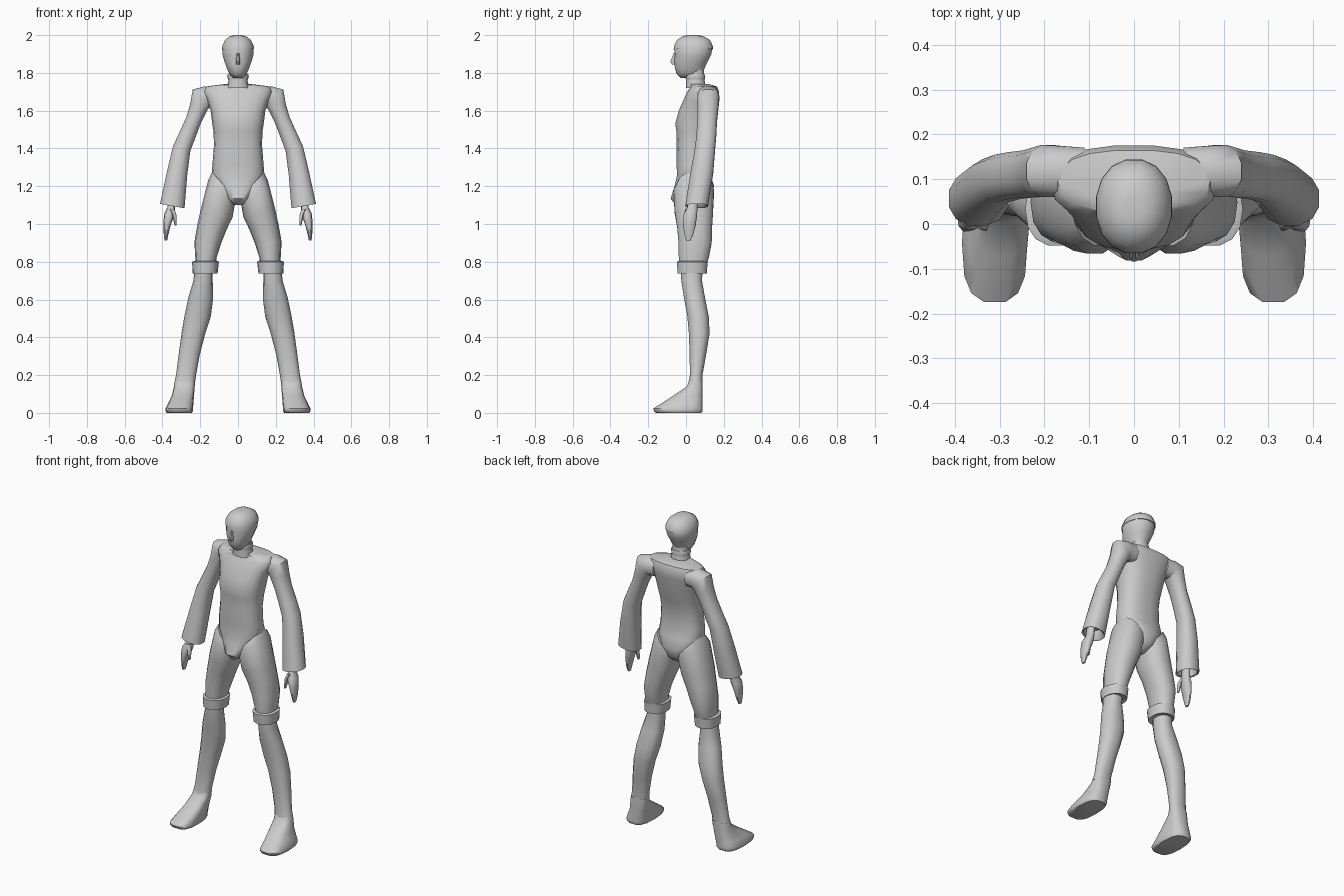
import bpy, bmesh, math


def loft(name, rings, n=14, p=2.3, mirror=False, angle=50):
    """Rings are (x, y_front, y_back, z, half_width, tilt_degrees)."""
    bm = bmesh.new()
    loops = []
    for x, yf, yb, z, rx, tilt in rings:
        a = math.radians(tilt)
        cy, ry = (yf + yb) / 2, (yb - yf) / 2
        loop = []
        for i in range(n):
            t = 2 * math.pi * (i + 0.5) / n + math.pi / 2
            c, s = math.cos(t), math.sin(t)
            u = math.copysign(abs(c) ** (2 / p), c) * rx
            v = math.copysign(abs(s) ** (2 / p), s) * ry
            loop.append(bm.verts.new((x + u * math.cos(a), cy + v, z + u * math.sin(a))))
        loops.append(loop)
    for lo, hi in zip(loops, loops[1:]):
        for i in range(n):
            j = (i + 1) % n
            bm.faces.new((lo[i], lo[j], hi[j], hi[i]))
    bm.faces.new(loops[0])
    bm.faces.new(loops[-1])
    bmesh.ops.recalc_face_normals(bm, faces=bm.faces)
    me = bpy.data.meshes.new(name)
    bm.to_mesh(me)
    bm.free()
    ob = bpy.data.objects.new(name, me)
    bpy.context.collection.objects.link(ob)
    if mirror:
        ob.modifiers.new("mirror", 'MIRROR').use_mirror_merge = False
    bpy.ops.object.select_all(action='DESELECT')
    ob.select_set(True)
    bpy.context.view_layer.objects.active = ob
    bpy.ops.object.shade_smooth_by_angle(angle=math.radians(angle))
    return ob


# Torso from crotch to shoulders
loft("torso", [
    (0, -.055, .09, 1.10, .025, 0),
    (0, -.083, .135, 1.135, .065, 0),
    (0, -.062, .150, 1.20, .120, 0),
    (0, -.048, .130, 1.26, .140, 0),
    (0, -.052, .115, 1.32, .135, 0),
    (0, -.050, .120, 1.42, .127, 0),
    (0, -.052, .135, 1.49, .130, 0),
    (0, -.058, .148, 1.53, .136, 0),
    (0, -.040, .160, 1.60, .145, 0),
    (0, -.015, .172, 1.655, .165, 0),
    (0, .005, .176, 1.70, .185, 0),
    (0, .025, .165, 1.728, .170, 0),
    (0, .020, .125, 1.740, .075, 0),
], n=18, p=2.5)

# Neck and collar
loft("neck", [
    (0, .000, .105, 1.72, .060, 0),
    (0, .000, .100, 1.76, .050, 0),
    (0, .005, .095, 1.82, .047, 0),
])
loft("collar", [
    (0, -.002, .101, 1.765, .053, 0),
    (0, -.004, .102, 1.782, .057, 0),
    (0, -.001, .099, 1.795, .053, 0),
])

# Head, nose and hair cap
loft("head", [
    (0, -.030, .060, 1.773, .026, 0),
    (0, -.052, .090, 1.797, .048, 0),
    (0, -.060, .100, 1.825, .060, 0),
    (0, -.064, .116, 1.860, .073, 0),
    (0, -.060, .135, 1.895, .083, 0),
    (0, -.065, .142, 1.935, .083, 0),
    (0, -.048, .125, 1.970, .068, 0),
    (0, -.015, .090, 1.990, .042, 0),
    (0, .010, .060, 1.996, .018, 0),
], n=16, p=2.15)
loft("nose", [
    (0, -.075, -.04, 1.845, .011, 0),
    (0, -.085, -.04, 1.860, .012, 0),
    (0, -.066, -.04, 1.905, .007, 0),
], n=8)
loft("hair_cap", [
    (0, -.067, .146, 1.925, .086, 3),
    (0, -.066, .145, 1.940, .085, 0),
    (0, -.050, .129, 1.974, .070, 0),
    (0, -.017, .093, 1.995, .043, 0),
    (0, .010, .062, 2.000, .018, 0),
], n=16, p=2.15)

# Sleeves with a square shoulder and an open flared end
loft("sleeve", [
    (.110, .060, .172, 1.672, .055, 90),
    (.165, .058, .176, 1.672, .060, 80),
    (.193, .058, .178, 1.665, .068, 45),
    (.207, .058, .174, 1.620, .050, 18),
    (.235, .058, .166, 1.550, .043, 22),
    (.268, .054, .162, 1.470, .046, 20),
    (.298, .046, .156, 1.400, .049, 15),
    (.322, .022, .146, 1.270, .056, 10),
    (.348, -.005, .118, 1.095, .068, 10),
    (.348, .005, .108, 1.100, .058, 10),
    (.345, .010, .095, 1.150, .045, 10),
], n=12, mirror=True)

# Hands
loft("hand", [
    (.350, .015, .070, 1.155, .020, 5),
    (.354, .005, .062, 1.085, .020, 5),
    (.364, -.014, .060, 1.050, .028, 10),
    (.375, -.018, .054, 1.000, .020, 10),
    (.381, -.010, .040, .945, .012, 5),
    (.382, .000, .025, .912, .007, 0),
], n=10, mirror=True)
loft("thumb", [
    (.350, -.005, .030, 1.080, .014, 0),
    (.336, -.014, .016, 1.045, .012, 0),
    (.331, -.016, .004, .992, .005, 0),
], n=8, mirror=True)

# Shorts, rolled cuffs
loft("shorts_leg", [
    (.070, -.050, .140, 1.200, .100, 48),
    (.088, -.068, .150, 1.165, .098, 45),
    (.112, -.062, .145, 1.060, .087, 14),
    (.138, -.048, .140, .980, .079, 6),
    (.160, -.042, .138, .900, .071, 2),
    (.170, -.040, .122, .820, .056, 0),
    (.172, -.035, .110, .780, .055, 0),
], n=14, mirror=True)
loft("cuff", [
    (.174, -.040, .105, .742, .060, 0),
    (.174, -.046, .112, .738, .066, 0),
    (.172, -.050, .116, .800, .071, 0),
    (.172, -.040, .106, .804, .060, 0),
], n=14, mirror=True, angle=40)

# Lower legs running into the shoes
loft("lower_leg", [
    (.182, -.030, .090, .770, .048, 0),
    (.185, -.026, .086, .700, .051, 0),
    (.197, -.012, .102, .610, .066, 0),
    (.214, .006, .122, .510, .070, 0),
    (.236, .014, .126, .420, .063, 0),
    (.258, .018, .108, .310, .056, 0),
    (.275, .020, .088, .200, .053, 0),
    (.284, .010, .088, .150, .055, 0),
], mirror=True)
loft("shoe", [
    (.280, .016, .088, .170, .053, 0),
    (.284, .004, .089, .140, .055, 0),
    (.292, -.070, .090, .090, .059, 0),
    (.303, -.130, .090, .052, .067, 0),
    (.311, -.176, .091, .022, .073, 0),
    (.311, -.172, .090, .008, .072, 0),
    (.311, -.160, .085, .000, .066, 0),
], n=14, p=2.8, mirror=True)
